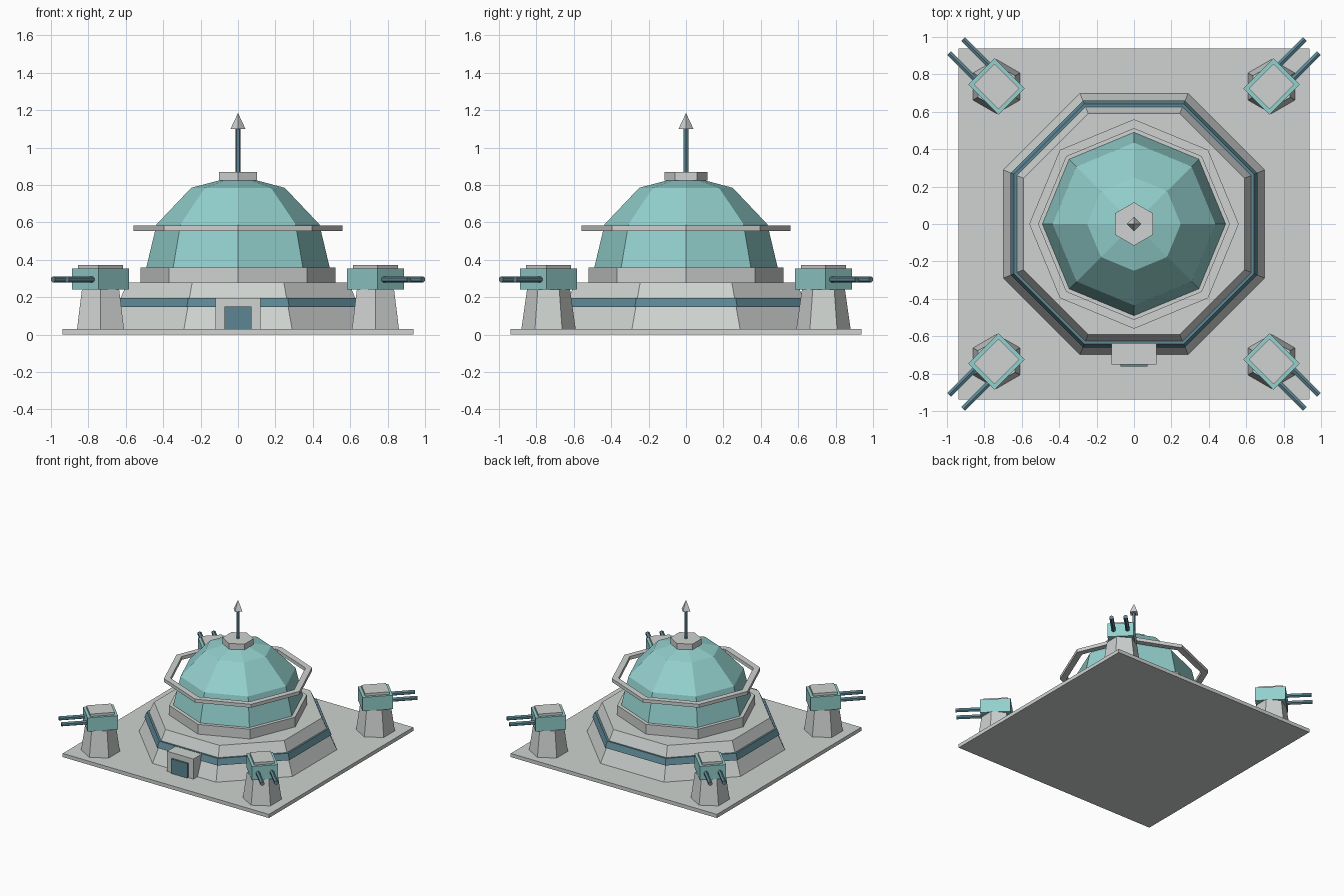
import bpy, bmesh, math
from mathutils import Matrix, Vector

cube = bpy.data.objects.get("Cube")
if cube:
    bpy.data.objects.remove(cube, do_unlink=True)


def material(name, rgb):
    m = bpy.data.materials.new(name)
    m.use_nodes = True
    m.diffuse_color = (*rgb, 1)
    m.node_tree.nodes["Principled BSDF"].inputs["Base Color"].default_value = (*rgb, 1)
    return m


GREY = material("pale grey", (0.62, 0.65, 0.63))
TEAL = material("light teal", (0.29, 0.63, 0.61))
BLUE = material("slate blue", (0.11, 0.24, 0.29))


def finish(name, bm, mat, matrix=None):
    bmesh.ops.recalc_face_normals(bm, faces=bm.faces)
    mesh = bpy.data.meshes.new(name)
    bm.to_mesh(mesh)
    bm.free()
    mesh.materials.append(mat)
    obj = bpy.data.objects.new(name, mesh)
    bpy.context.collection.objects.link(obj)
    if matrix:
        obj.matrix_world = matrix
    return obj


def lathe(name, profile, sides, mat, turn=0.0, matrix=None, hollow=False):
    """Flat-sided solid from (radius, height) points; hollow joins the ends."""
    bm = bmesh.new()
    rings = []
    for r, z in profile:
        angles = [turn + math.tau * i / sides for i in range(sides)]
        rings.append([bm.verts.new((r * math.cos(a), r * math.sin(a), z)) for a in angles])
    pairs = list(zip(rings, rings[1:]))
    if hollow:
        pairs.append((rings[-1], rings[0]))
    else:
        bm.faces.new(rings[0])
        bm.faces.new(rings[-1])
    for low, high in pairs:
        for i in range(sides):
            j = (i + 1) % sides
            bm.faces.new((low[i], low[j], high[j], high[i]))
    bmesh.ops.remove_doubles(bm, verts=bm.verts, dist=0.0001)
    return finish(name, bm, mat, matrix)


def box(name, lo, hi, mat, matrix=None):
    bm = bmesh.new()
    lo, hi = Vector(lo), Vector(hi)
    size = Matrix.Diagonal((*(hi - lo), 1))
    bmesh.ops.create_cube(bm, size=1, matrix=Matrix.Translation((lo + hi) / 2) @ size)
    return finish(name, bm, mat, matrix)


EIGHTH, SIXTH = math.pi / 8, math.pi / 6

# Ground slab and sloping octagonal base with its band
box("ground_slab", (-0.937, -0.937, 0), (0.937, 0.937, 0.03), GREY)
lathe("base", [(0.755, 0.03), (0.64, 0.28)], 8, GREY, EIGHTH)
lathe("base_band", [(0.66, 0.148), (0.714, 0.148), (0.694, 0.197), (0.66, 0.197)],
      8, BLUE, EIGHTH, hollow=True)

# Entrance
box("entrance_block", (-0.12, -0.75, 0.03), (0.12, -0.6, 0.195), GREY)
box("entrance_door", (-0.073, -0.763, 0.03), (0.073, -0.74, 0.15), BLUE)

# Dome, collar and floating ring
lathe("dome_collar", [(0.52, 0.28), (0.52, 0.36)], 8, GREY)
lathe("dome", [(0.49, 0.36), (0.435, 0.59), (0.25, 0.785), (0.08, 0.83)], 8, TEAL)
lathe("dome_ring", [(0.51, 0.555), (0.56, 0.555), (0.56, 0.583), (0.51, 0.583)],
      8, GREY, hollow=True)

# Cap and mast
lathe("dome_cap", [(0.116, 0.823), (0.116, 0.87)], 6, GREY, SIXTH)
lathe("mast", [(0.014, 0.87), (0.014, 1.1)], 6, BLUE)
lathe("mast_tip", [(0.04, 1.1), (0, 1.185)], 4, GREY)

# Four corner turrets, each aimed outwards along its local x
for x, y, corner in ((1, -1, "front_left"), (-1, -1, "front_right"),
                     (1, 1, "back_left"), (-1, 1, "back_right")):
    place = Matrix.Translation((0.735 * x, 0.735 * y, 0))
    aim = place @ Matrix.Rotation(math.atan2(y, x), 4, "Z")
    lathe(corner + "_pedestal", [(0.145, 0.03), (0.115, 0.24)], 6, GREY, SIXTH, place)
    box(corner + "_turret", (-0.115, -0.099, 0.24), (0.115, 0.099, 0.353), TEAL, aim)
    box(corner + "_turret_lid", (-0.093, -0.078, 0.353), (0.093, 0.078, 0.373), GREY, aim)
    for side, name in ((-1, "_right_barrel"), (1, "_left_barrel")):
        lie = Matrix.Translation((0, 0.053 * side, 0.295)) @ Matrix.Rotation(math.pi / 2, 4, "Y")
        lathe(corner + name, [(0.017, 0.1), (0.017, 0.306)], 6, BLUE, 0, aim @ lie)
